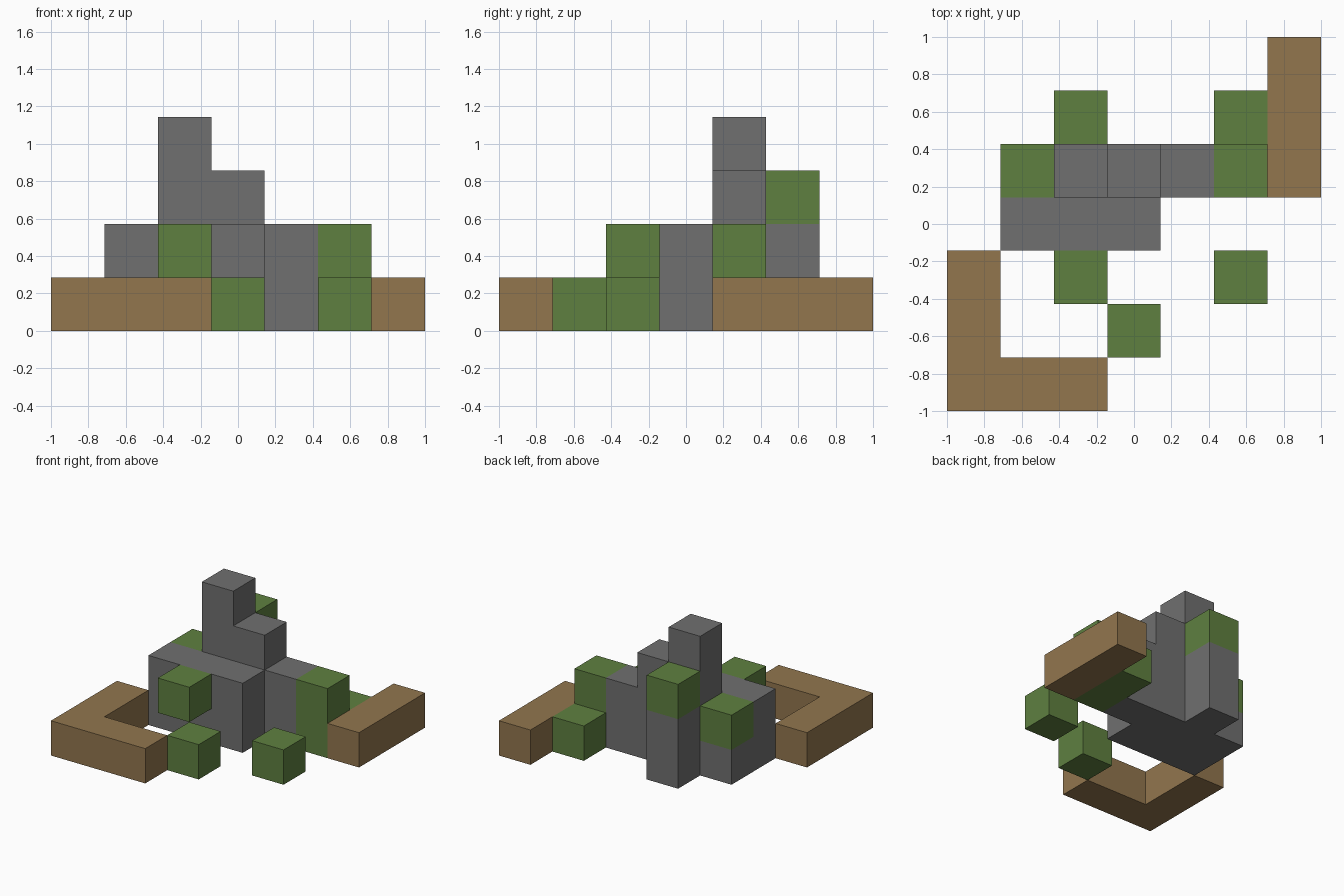
import bpy
import bmesh
from mathutils import Vector

cube = bpy.data.objects.get("Cube")
if cube:
    bpy.data.objects.remove(cube, do_unlink=True)

CELL = 2 / 7  # the model sits on a seven by seven block grid


def material(name, rgb):
    m = bpy.data.materials.new(name)
    m.use_nodes = True
    m.diffuse_color = (*rgb, 1)
    m.node_tree.nodes["Principled BSDF"].inputs["Base Color"].default_value = (*rgb, 1)
    return m


stone = material("stone grey", (0.162, 0.162, 0.162))
moss = material("moss green", (0.114, 0.216, 0.051))
wood = material("wood brown", (0.287, 0.181, 0.076))


def blocks(name, mat, columns):
    """Join block columns (column, row, bottom level, height) into one clean shell."""
    cells = {(i, j, k + n) for i, j, k, h in columns for n in range(h)}
    bm = bmesh.new()
    for cell in sorted(cells):
        for axis in range(3):
            for side in (-1, 1):
                near = list(cell)
                near[axis] += side
                if tuple(near) in cells:
                    continue  # no inner faces between joined blocks
                n, u = Vector(), Vector()
                n[axis], u[(axis + 1) % 3] = side, 1
                v = n.cross(u)
                centre = Vector(cell) + Vector((-3, -3, 0.5)) + n / 2
                corners = [centre + (a * u + b * v) / 2
                           for a, b in ((-1, -1), (1, -1), (1, 1), (-1, 1))]
                bm.faces.new([bm.verts.new(c * CELL) for c in corners])
    bmesh.ops.remove_doubles(bm, verts=bm.verts[:], dist=0.001)
    bmesh.ops.dissolve_limit(bm, angle_limit=0.01, verts=bm.verts[:], edges=bm.edges[:])
    mesh = bpy.data.meshes.new(name)
    bm.to_mesh(mesh)
    bm.free()
    mesh.materials.append(mat)
    obj = bpy.data.objects.new(name, mesh)
    bpy.context.collection.objects.link(obj)
    return obj


# Stepped stone ruin: front wall, rear steps and tower, buttress
front_wall = [(i, 3, 0, 2) for i in (1, 2, 3)]
rear_steps = [(1, 4, 0, 1), (2, 4, 0, 4), (3, 4, 0, 3), (4, 4, 0, 2)]
blocks("stone_ruin", stone, front_wall + rear_steps + [(2, 5, 0, 2)])

# Mossy blocks set into and around the ruin
blocks("moss_wall_end", moss, [(5, 4, 0, 2), (5, 5, 0, 1)])
blocks("moss_buttress_cap", moss, [(2, 5, 2, 1)])
blocks("moss_rear_corner", moss, [(1, 4, 1, 1)])
blocks("moss_front_ledge", moss, [(2, 2, 1, 1)])
blocks("moss_loose_block_left", moss, [(5, 2, 0, 1)])
blocks("moss_loose_block_front", moss, [(3, 1, 0, 1)])

# Low timber borders: a front corner and a straight rear beam
blocks("corner_timber", wood, [(0, j, 0, 1) for j in range(3)] + [(1, 0, 0, 1), (2, 0, 0, 1)])
blocks("rear_timber", wood, [(6, j, 0, 1) for j in (4, 5, 6)])
